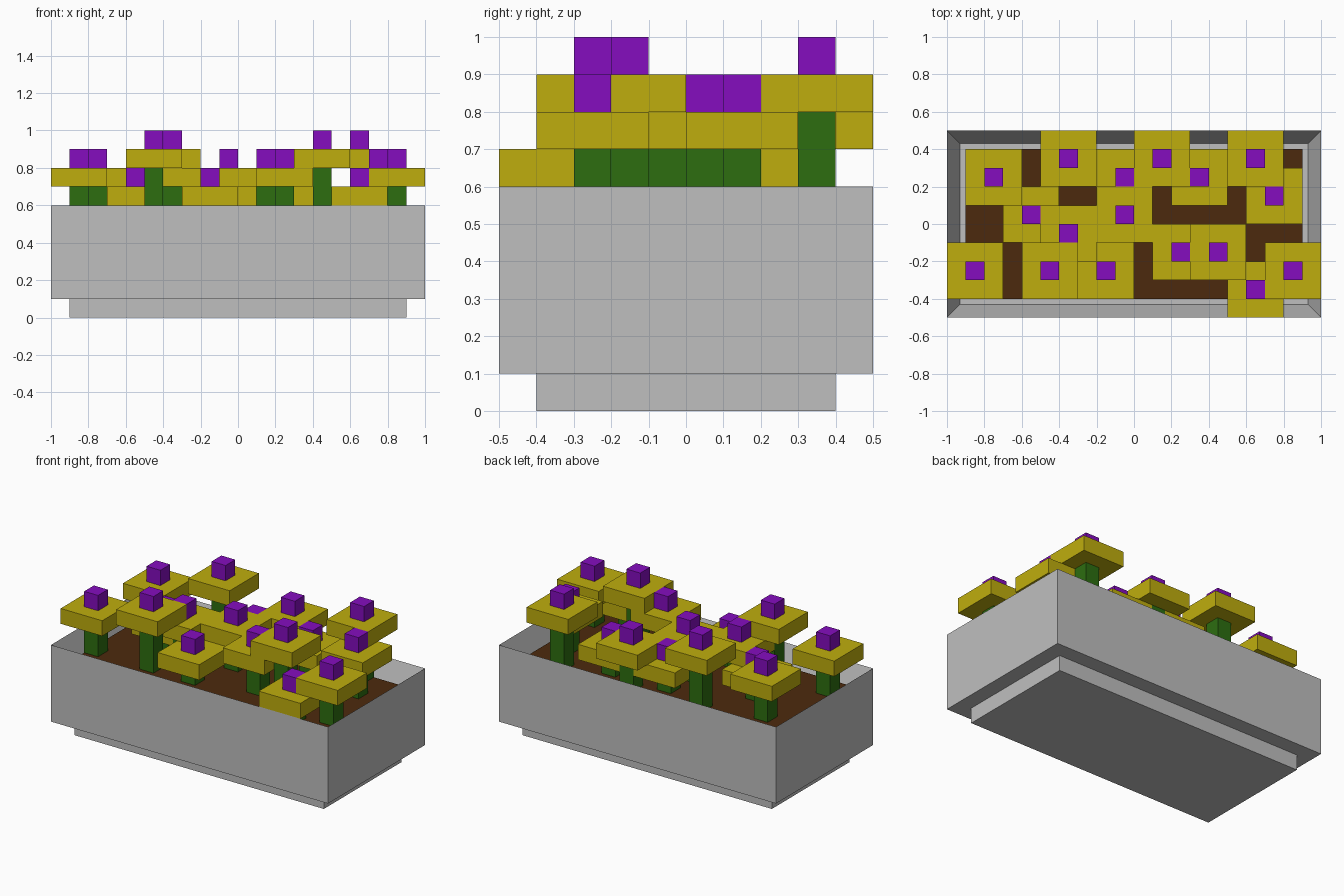
import bpy
import bmesh
from mathutils import Matrix, Vector

if "Cube" in bpy.data.objects:
    bpy.data.objects.remove(bpy.data.objects["Cube"], do_unlink=True)


def material(name, rgb):
    mat = bpy.data.materials.new(name)
    mat.use_nodes = True
    mat.diffuse_color = (*rgb, 1)
    mat.node_tree.nodes["Principled BSDF"].inputs["Base Color"].default_value = (*rgb, 1)
    return mat


STONE = material("grey stone", (0.52, 0.52, 0.52))
EARTH = material("brown earth", (0.073, 0.023, 0.004))
GREEN = material("stem green", (0.026, 0.155, 0.005))
YELLOW = material("petal yellow", (0.52, 0.42, 0.004))
PURPLE = material("bloom purple", (0.233, 0.004, 0.52))

U = 0.1  # block size


def box(name, x, y, z, size, mat, recess=None):
    """Box centred on x, y with its base at z; recess = (rim width, depth)."""
    bm = bmesh.new()
    centre = Matrix.Translation((x, y, z + size[2] / 2))
    bmesh.ops.create_cube(bm, size=1, matrix=centre @ Matrix.Diagonal((*size, 1)))
    if recess:
        bm.normal_update()
        top = max(bm.faces, key=lambda f: f.calc_center_median().z)
        bmesh.ops.inset_region(bm, faces=[top], thickness=recess[0])
        bmesh.ops.translate(bm, verts=top.verts, vec=Vector((0, 0, -recess[1])))
    mesh = bpy.data.meshes.new(name)
    bm.to_mesh(mesh)
    bm.free()
    mesh.materials.append(mat)
    obj = bpy.data.objects.new(name, mesh)
    bpy.context.collection.objects.link(obj)
    return obj


# Planter: foot, hollowed trough and soil
box("planter_foot", 0, 0, 0, (1.8, 0.8, U), STONE)
box("planter_trough", 0, 0, U, (2, 1, 0.5), STONE, recess=(U, 0.2))
box("soil", 0, 0, 0.4, (1.8, 0.8, U), EARTH)

# Flowers: grid column, grid row, stem height in blocks
FLOWERS = [
    (-8, 2, 2), (-4, 3, 3), (-1, 2, 1), (1, 3, 2), (3, 2, 1), (6, 3, 3),
    (7, 1, 2), (-6, 0, 1), (-1, 0, 2), (-4, -1, 2), (2, -2, 2), (4, -2, 3),
    (-9, -3, 2), (-5, -3, 3), (-2, -3, 1), (6, -4, 1), (8, -3, 2),
]
SOIL_TOP = 0.5
for col, row, height in FLOWERS:
    x, y = (col + 0.5) * U, (row + 0.5) * U
    top = SOIL_TOP + height * U
    box("flower_stem", x, y, SOIL_TOP, (U, U, height * U), GREEN)
    box("flower_petals", x, y, top, (3 * U, 3 * U, U), YELLOW)
    box("flower_centre", x, y, top + U, (U, U, U), PURPLE)
